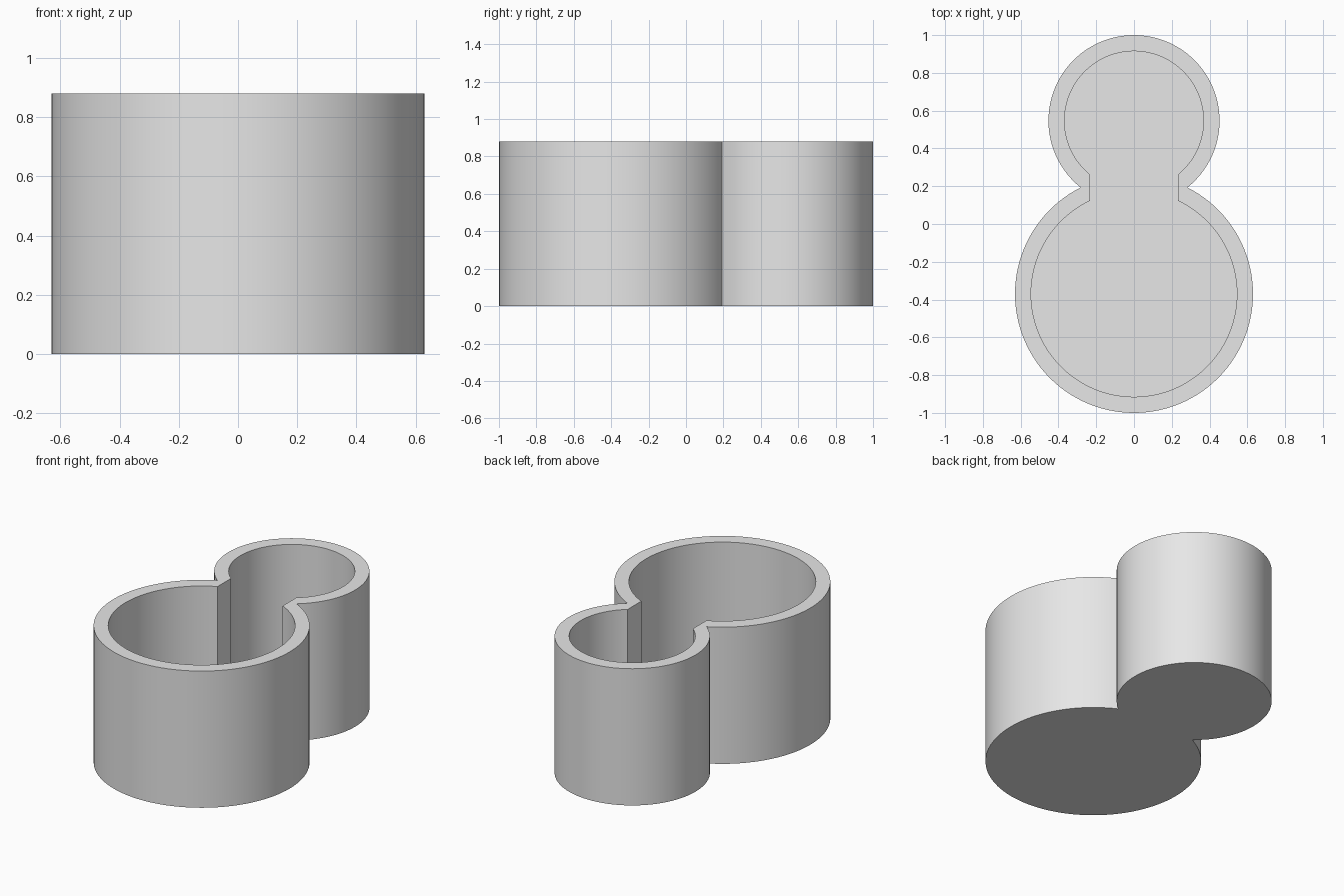
import bpy, bmesh, math

if "Cube" in bpy.data.objects:
    bpy.data.objects.remove(bpy.data.objects["Cube"])

HEIGHT, FLOOR = 0.88, 0.085
BIG_Y, SMALL_Y = -0.37, 0.547       # centres of the two round wells
N_BIG, N_SMALL = 96, 72             # segments along each arc


def outline(r_big, r_small, x_big, x_small):
    """Two arcs, each open at the neck where it reaches the given half width."""
    pts = []
    a = math.asin(x_big / r_big)
    for i in range(N_BIG + 1):      # large arc, from left neck round the front to right neck
        t = math.pi / 2 + a + (2 * math.pi - 2 * a) * i / N_BIG
        pts.append((r_big * math.cos(t), BIG_Y + r_big * math.sin(t)))
    b = math.asin(x_small / r_small)
    for i in range(N_SMALL + 1):    # small arc, from right neck round the back to left neck
        t = -math.pi / 2 + b + (2 * math.pi - 2 * b) * i / N_SMALL
        pts.append((r_small * math.cos(t), SMALL_Y + r_small * math.sin(t)))
    return pts


# Outer circles meet at a crease; inner circles are joined by a straight-sided neck
R_BIG, R_SMALL, WALL = 0.63, 0.453, 0.085
d = SMALL_Y - BIG_Y
meet = (d * d + R_BIG ** 2 - R_SMALL ** 2) / (2 * d)
crease_x = math.sqrt(R_BIG ** 2 - meet ** 2)
outer = outline(R_BIG, R_SMALL, crease_x, crease_x)
inner = outline(R_BIG - WALL, R_SMALL - WALL, 0.232, 0.232)

bm = bmesh.new()


def ring(pts, z):
    return [bm.verts.new((x, y, z)) for x, y in pts]


# Underside, outer wall, rim, inner wall and well floor
rings = [ring(outer, 0), ring(outer, HEIGHT), ring(inner, HEIGHT), ring(inner, FLOOR)]
n = len(outer)
for lo, hi in zip(rings, rings[1:]):
    for i in range(n):
        j = (i + 1) % n
        bm.faces.new((lo[i], lo[j], hi[j], hi[i]))
bm.faces.new(rings[0][::-1])
bm.faces.new(rings[3])
bmesh.ops.remove_doubles(bm, verts=bm.verts, dist=1e-5)
bmesh.ops.recalc_face_normals(bm, faces=bm.faces)

mesh = bpy.data.meshes.new("double_well_container")
bm.to_mesh(mesh)
bm.free()
container = bpy.data.objects.new("double_well_container", mesh)
bpy.context.collection.objects.link(container)

grey = bpy.data.materials.new("light grey")
grey.diffuse_color = (0.8, 0.8, 0.8, 1)
grey.use_nodes = True
grey.node_tree.nodes["Principled BSDF"].inputs["Base Color"].default_value = grey.diffuse_color
mesh.materials.append(grey)

bpy.context.view_layer.objects.active = container
container.select_set(True)
bpy.ops.object.shade_smooth_by_angle(angle=math.radians(30))
